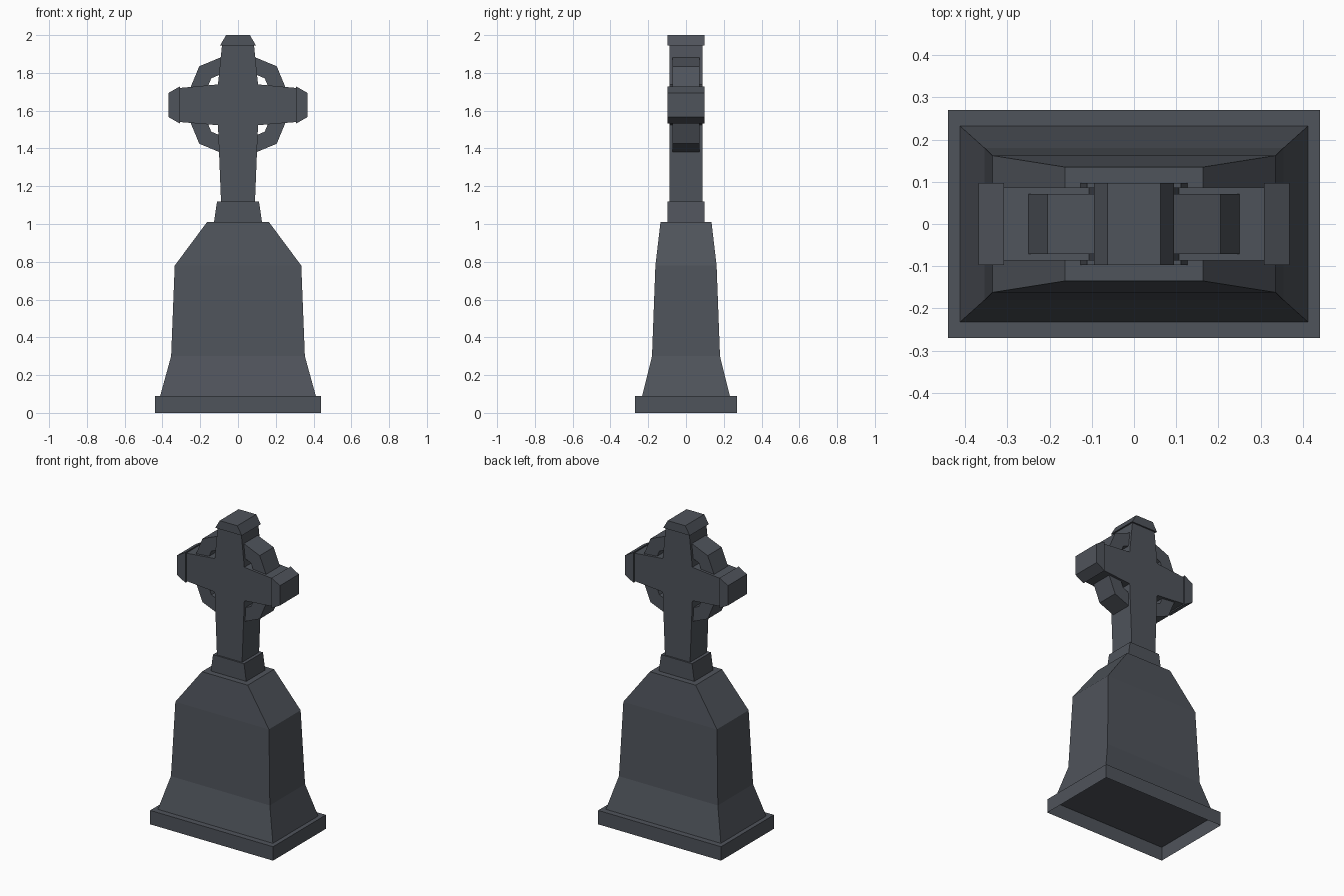
import bpy, bmesh, math

if "Cube" in bpy.data.objects:
    bpy.data.objects.remove(bpy.data.objects["Cube"])

stone = bpy.data.materials.new("dark_slate_stone")
stone.diffuse_color = (0.078, 0.087, 0.104, 1.0)
stone.use_nodes = True
stone.node_tree.nodes["Principled BSDF"].inputs["Base Color"].default_value = stone.diffuse_color

CZ = 1.63  # height of the cross centre


def finish(name, bm):
    bmesh.ops.recalc_face_normals(bm, faces=bm.faces)
    mesh = bpy.data.meshes.new(name)
    bm.to_mesh(mesh)
    bm.free()
    mesh.materials.append(stone)
    obj = bpy.data.objects.new(name, mesh)
    bpy.context.collection.objects.link(obj)
    return obj


def tiers(name, levels):
    """Stack of rectangles (z, half x, half y), closed on top, open below."""
    bm = bmesh.new()
    rings = [[bm.verts.new((sx * hx, sy * hy, z))
              for sx, sy in ((-1, -1), (1, -1), (1, 1), (-1, 1))]
             for z, hx, hy in levels]
    for a, b in zip(rings, rings[1:]):
        for i in range(4):
            j = (i + 1) % 4
            bm.faces.new((a[i], a[j], b[j], b[i]))
    bm.faces.new(rings[-1])
    bm.normal_update()
    mesh_obj = finish(name, bm)
    return mesh_obj


def slab(name, points, half_y):
    """Front profile (x, z) extruded through the depth."""
    bm = bmesh.new()
    face = bm.faces.new([bm.verts.new((x, -half_y, z)) for x, z in points])
    out = bmesh.ops.extrude_face_region(bm, geom=[face])
    moved = [v for v in out["geom"] if isinstance(v, bmesh.types.BMVert)]
    bmesh.ops.translate(bm, verts=moved, vec=(0, 2 * half_y, 0))
    return finish(name, bm)


# Plinth (open underneath) and tapered body
tiers("plinth", [(0, 0.44, 0.27), (0.09, 0.44, 0.27)])
tiers("body", [(0.09, 0.412, 0.232), (0.30, 0.354, 0.18),
               (0.78, 0.335, 0.162), (1.01, 0.164, 0.135)])

# Collar under the cross
slab("cross_foot", [(-0.127, 1.01), (0.127, 1.01), (0.111, 1.12), (-0.111, 1.12)], 0.097)

# Cross: right half of the outline, mirrored to the left
half = [(0.09, 1.12), (0.106, CZ - 0.107), (0.31, CZ - 0.09),
        (0.31, CZ + 0.09), (0.106, CZ + 0.109), (0.085, 1.945)]
slab("cross", half + [(-x, z) for x, z in reversed(half)], 0.087)

# Flared ends of the top and the arms
slab("top_cap", [(-0.095, 1.945), (0.095, 1.945), (0.063, 2.0), (-0.063, 2.0)], 0.097)
for side, s in (("left", -1), ("right", 1)):
    slab(side + "_arm_cap", [(s * 0.308, CZ - 0.098), (s * 0.368, CZ - 0.064),
                             (s * 0.368, CZ + 0.064), (s * 0.308, CZ + 0.098)], 0.097)

# Octagonal ring behind the arms
bm = bmesh.new()
loops = []
for i in range(8):
    a = math.radians(45 * i)
    loops.append([bm.verts.new((r * math.cos(a), y, CZ + r * math.sin(a)))
                  for r, y in ((0.29, -0.071), (0.29, 0.071), (0.2, 0.071), (0.2, -0.071))])
for i in range(8):
    a, b = loops[i], loops[(i + 1) % 8]
    for k in range(4):
        n = (k + 1) % 4
        bm.faces.new((a[k], a[n], b[n], b[k]))
finish("ring", bm)
